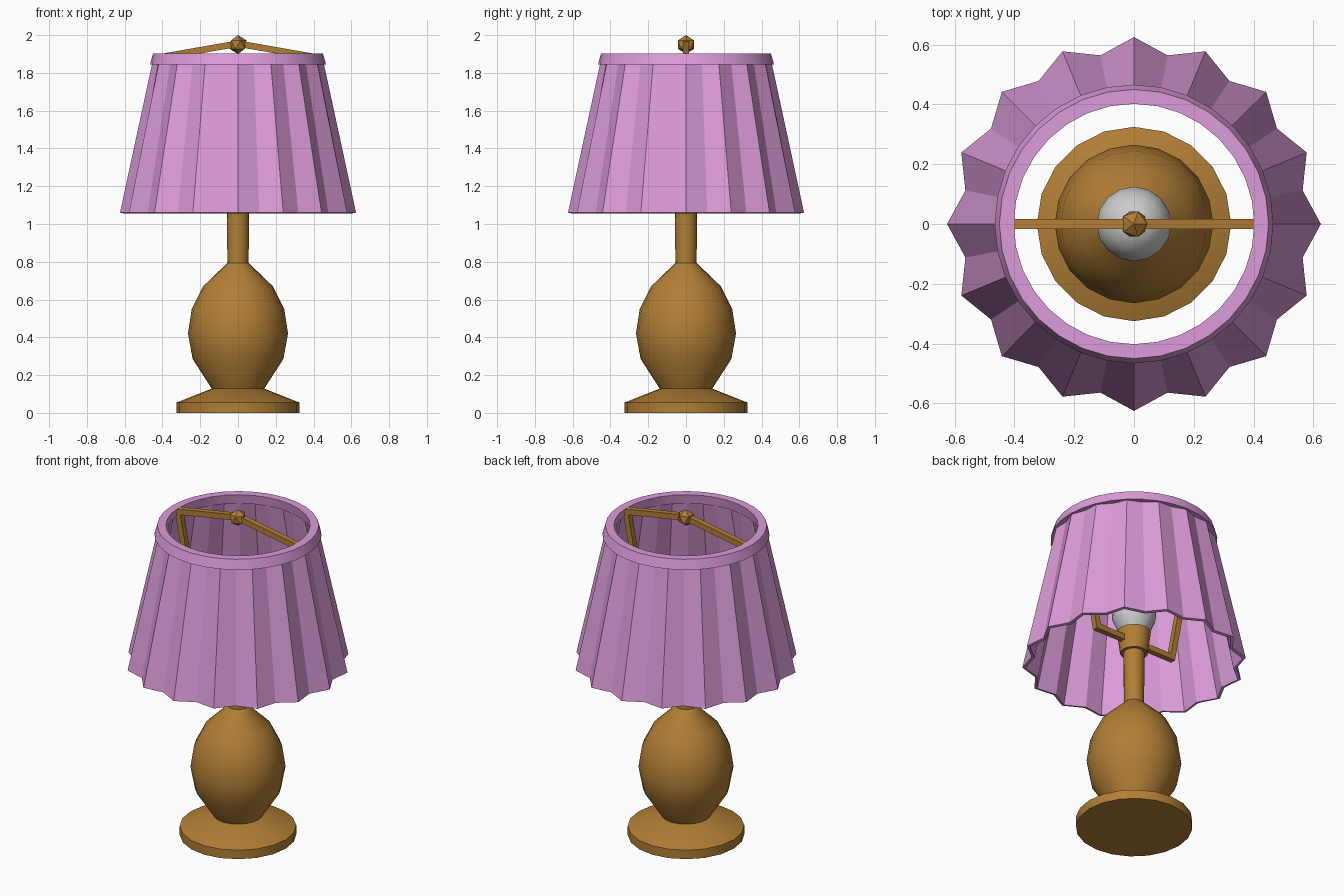
import bpy, bmesh
from math import sin, cos, pi, radians
from mathutils import Vector

if "Cube" in bpy.data.objects:
    bpy.data.objects.remove(bpy.data.objects["Cube"])


def material(name, rgb):
    m = bpy.data.materials.new(name)
    m.diffuse_color = (*rgb, 1)
    m.use_nodes = True
    m.node_tree.nodes["Principled BSDF"].inputs["Base Color"].default_value = m.diffuse_color
    return m


brass = material("brass", (0.44, 0.21, 0.036))
fabric = material("pink_fabric", (0.72, 0.33, 0.70))


def make(name, verts, faces, mat=None, smooth=None):
    me = bpy.data.meshes.new(name)
    me.from_pydata(verts, [], faces)
    bm = bmesh.new()
    bm.from_mesh(me)
    bmesh.ops.recalc_face_normals(bm, faces=bm.faces)
    bm.to_mesh(me)
    bm.free()
    ob = bpy.data.objects.new(name, me)
    bpy.context.collection.objects.link(ob)
    if mat:
        me.materials.append(mat)
    if smooth:
        bpy.ops.object.select_all(action='DESELECT')
        ob.select_set(True)
        bpy.context.view_layer.objects.active = ob
        bpy.ops.object.shade_smooth_by_angle(angle=radians(smooth))
    return ob


def lathe(name, profile, n, mat=None, closed=False, smooth=30):
    """Spin (radius, z) points; closed loops the profile, otherwise ends are capped."""
    verts = [(r * cos(2 * pi * i / n), r * sin(2 * pi * i / n), z)
             for r, z in profile for i in range(n)]
    k = len(profile)
    faces = [(a * n + i, a * n + (i + 1) % n, (a + 1) % k * n + (i + 1) % n, (a + 1) % k * n + i)
             for a in range(k if closed else k - 1) for i in range(n)]
    if not closed:
        faces += [tuple(range(n)), tuple(range((k - 1) * n, k * n))]
    return make(name, verts, faces, mat, smooth)


# Foot, body, stem and bulb socket
lathe("foot", [(0.325, 0), (0.325, 0.055), (0.135, 0.13)], 20, brass)
lathe("body", [(0.13, 0.11), (0.14, 0.13), (0.24, 0.285), (0.265, 0.42),
               (0.245, 0.55), (0.185, 0.67), (0.055, 0.795)], 20, brass, smooth=40)
lathe("stem", [(0.056, 0.78), (0.06, 1.15)], 16, brass)
lathe("socket", [(0.078, 1.12), (0.095, 1.255)], 16, brass)

# Light bulb
lathe("bulb", [(0.07, 1.24), (0.10, 1.285), (0.122, 1.34), (0.125, 1.39), (0.115, 1.44),
               (0.088, 1.485), (0.045, 1.512), (0.01, 1.52)], 16, smooth=50)

# Harp: one closed square rod, from the socket up to the finial
path = [Vector(p) for p in [(0, 1.955), (0.4, 1.885), (0.27, 1.19),
                            (0, 1.19), (-0.27, 1.19), (-0.4, 1.885)]]
h, verts, faces = 0.017, [], []
k = len(path)
for i, p in enumerate(path):
    d1 = (p - path[i - 1]).normalized()
    d2 = (path[(i + 1) % k] - p).normalized()
    t = (d1 + d2).normalized()
    m = Vector((-t.y, t.x)) * (h / max(0.4, t.dot(d1)))
    for s, y in ((1, h), (1, -h), (-1, -h), (-1, h)):
        verts.append((p.x + s * m.x, y, p.y + s * m.y))
    j = (i + 1) % k
    faces += [(i * 4 + a, i * 4 + (a + 1) % 4, j * 4 + (a + 1) % 4, j * 4 + a) for a in range(4)]
make("harp", verts, faces, brass)

# Finial
bpy.ops.mesh.primitive_ico_sphere_add(subdivisions=1, radius=0.05, location=(0, 0, 1.95))
finial = bpy.context.object
finial.name = "finial"
finial.data.materials.append(brass)

# Pleated shade: ridges and valleys alternate around a tapered wall
n = 32
verts, faces = [], []
for z, ridge, valley in ((1.06, 0.625, 0.575), (1.87, 0.45, 0.428)):
    for i in range(n):
        r = valley if i % 2 else ridge
        verts.append((r * cos(2 * pi * i / n), r * sin(2 * pi * i / n), z))
faces = [(i, (i + 1) % n, n + (i + 1) % n, n + i) for i in range(n)]
shade = make("shade", verts, faces, fabric)
wall = shade.modifiers.new("thickness", 'SOLIDIFY')
wall.thickness = 0.018
wall.offset = -1

# Trim ring on top of the shade
lathe("shade_ring", [(0.402, 1.903), (0.45, 1.903), (0.466, 1.845), (0.412, 1.845)], 32,
      fabric, closed=True)
